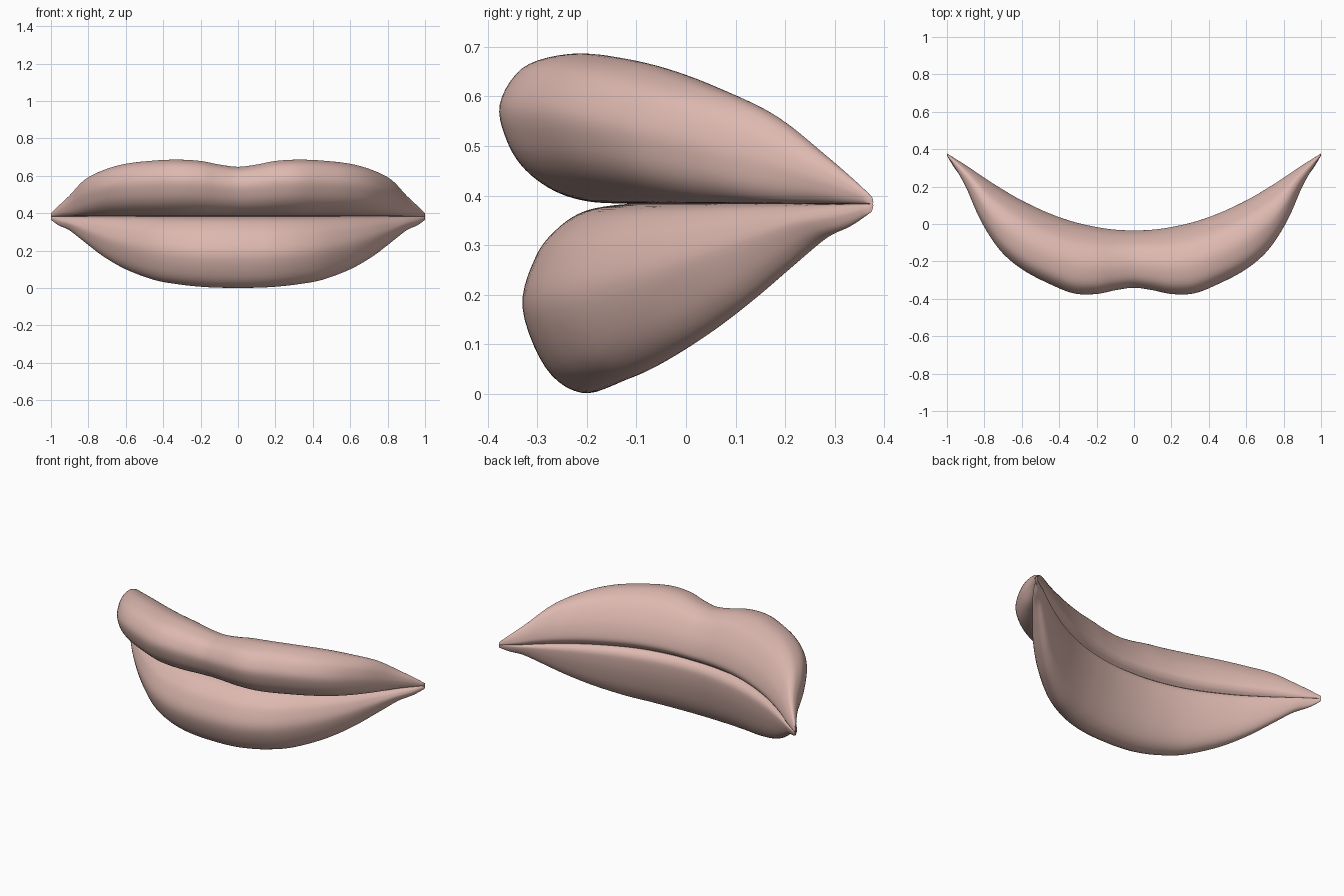
import bpy
import bmesh
from mathutils import Vector

if "Cube" in bpy.data.objects:
    bpy.data.objects.remove(bpy.data.objects["Cube"])

SEAM = 0.383  # height of the line where the lips meet

# Back edge of the mouth from the middle to the corner: x, y
BACK = [(0, -.035), (.1, -.031), (.2, -.017), (.32, .01), (.45, .055), (.6, .125),
        (.72, .195), (.82, .26), (.9, .315), (.96, .352), (1, .378)]

skin = bpy.data.materials.new("lip pink")
skin.use_nodes = True
colour = (0.72, 0.48, 0.43, 1)
skin.diffuse_color = colour
skin.node_tree.nodes["Principled BSDF"].inputs["Base Color"].default_value = colour


def spline(points, steps, closed=False):
    """Smooth Catmull-Rom curve through the points."""
    points = [Vector(p) for p in points]
    first, last = points[0] * 2 - points[1], points[-1] * 2 - points[-2]
    ends = [first] + points + [last]
    if closed:  # keep the corner at the seam crisp
        ends = [first] + points + [points[0], points[0] * 2 - points[-1]]
    curve = []
    for a, b, c, d in zip(ends, ends[1:], ends[2:], ends[3:]):
        for i in range(steps):
            t = i / steps
            curve.append((b * 2 + (c - a) * t + (a * 2 - b * 5 + c * 4 - d) * t**2
                          + (b * 3 - a - c * 3 + d) * t**3) / 2)
    return curve if closed else curve + [points[-1]]


def build_lip(name, shape, section, side):
    """Loft a plump section across the mouth; side is 1 for up, -1 for down."""
    half = [(x, back, front, height) for (x, back), (front, height) in zip(BACK, shape)]
    mirrored = [(-x, *rest) for x, *rest in reversed(half[1:])]
    outline = spline(section, 5, closed=True)
    bm = bmesh.new()
    rings = []
    for x, back, front, height in spline(mirrored + half, 6):
        rings.append([bm.verts.new((x, back + (front - back) * u, SEAM + side * height * v))
                      for u, v in outline])
    count = len(outline)
    for r, s in zip(rings, rings[1:]):
        for i in range(count):
            j = (i + 1) % count
            bm.faces.new((r[i], r[j], s[j], s[i]))
    bm.faces.new(rings[0])
    bm.faces.new(rings[-1])
    bmesh.ops.recalc_face_normals(bm, faces=bm.faces)
    mesh = bpy.data.meshes.new(name)
    bm.to_mesh(mesh)
    bm.free()
    mesh.materials.append(skin)
    lip = bpy.data.objects.new(name, mesh)
    bpy.context.collection.objects.link(lip)
    bpy.ops.object.select_all(action="DESELECT")
    lip.select_set(True)
    bpy.context.view_layer.objects.active = lip
    bpy.ops.object.shade_smooth_by_angle(angle=0.9)


# Upper lip with its central dip: front y, height
build_lip("upper_lip", [
    (-.34, .264), (-.353, .276), (-.373, .295), (-.37, .302), (-.32, .297), (-.24, .28),
    (-.135, .246), (.02, .195), (.2, .112), (.305, .056), (.365, .018),
], [
    (.12, 0), (.03, .09), (0, .23), (.08, .54), (.26, .85), (.46, .98), (.66, 1),
    (.88, .91), (1, .67), (.96, .42), (.86, .23), (.7, .09), (.52, .02), (.32, .003),
], 1)

# Fuller lower lip: front y, height
build_lip("lower_lip", [
    (-.33, .381), (-.328, .38), (-.318, .375), (-.285, .362), (-.22, .338), (-.105, .282),
    (.01, .213), (.125, .137), (.22, .075), (.3, .047), (.365, .018),
], [
    (.12, 0), (.03, .06), (0, .17), (.05, .43), (.18, .74), (.36, .94), (.6, 1),
    (.84, .87), (1, .55), (.91, .28), (.76, .13), (.58, .04), (.34, .004),
], -1)
